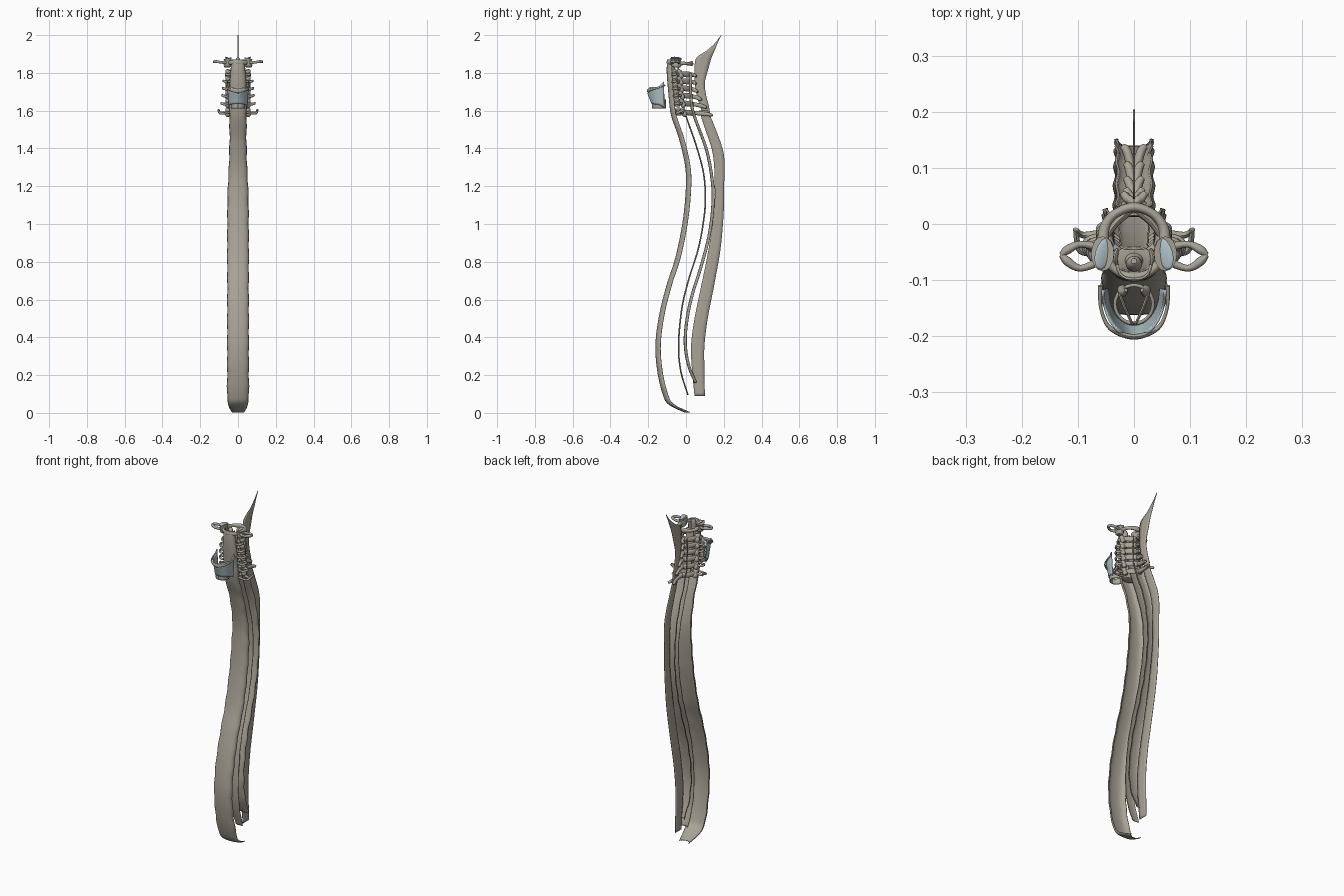
import bpy, bmesh, math
from mathutils import Vector, Matrix


def material(name, rgb):
    m = bpy.data.materials.new(name)
    m.diffuse_color = (*rgb, 1)
    return m


BONE = material("bone", (0.40, 0.37, 0.31))
CARTILAGE = material("cartilage", (0.42, 0.53, 0.57))


def spline(pts, n=5):
    """Catmull-Rom through tuples of any length."""
    out = []
    for i in range(len(pts) - 1):
        a, b, c, d = (pts[max(0, min(len(pts) - 1, i + k))] for k in (-1, 0, 1, 2))
        for j in range(n):
            t = j / n
            out.append(tuple(0.5 * (2 * q + (r - p) * t + (2 * p - 5 * q + 4 * r - s) * t * t
                                    + (3 * q - p - 3 * r + s) * t ** 3)
                             for p, q, r, s in zip(a, b, c, d)))
    return out + [tuple(pts[-1])]


def finish(name, bm, mat, thick=0):
    bmesh.ops.recalc_face_normals(bm, faces=bm.faces)
    me = bpy.data.meshes.new(name)
    bm.to_mesh(me)
    bm.free()
    ob = bpy.data.objects.new(name, me)
    bpy.context.collection.objects.link(ob)
    me.materials.append(mat)
    if thick:
        mod = ob.modifiers.new("thickness", 'SOLIDIFY')
        mod.thickness, mod.offset = thick, 0
    bpy.ops.object.select_all(action='DESELECT')
    ob.select_set(True)
    bpy.context.view_layer.objects.active = ob
    bpy.ops.object.shade_smooth_by_angle(angle=math.radians(50))
    return ob


def sheet(name, rows, thick=0.003, mat=BONE):
    bm = bmesh.new()
    g = [[bm.verts.new(p) for p in r] for r in rows]
    for a, b in zip(g, g[1:]):
        for i in range(len(a) - 1):
            bm.faces.new((a[i], a[i + 1], b[i + 1], b[i]))
    return finish(name, bm, mat, thick)


def tube(bm, pts, M=Matrix(), sides=12, n=4):
    """Capped tube through (x, y, z, side radius, upright radius)."""
    pts = spline(pts, n)
    rings = []
    for i, p in enumerate(pts):
        t = (Vector(pts[min(i + 1, len(pts) - 1)][:3]) - Vector(pts[max(i - 1, 0)][:3])).normalized()
        up = Vector((0, 1, 0)) if abs(t.z) > 0.8 else Vector((0, 0, 1))
        s = t.cross(up).normalized()
        v = s.cross(t)
        rings.append([bm.verts.new(M @ (Vector(p[:3]) + s * p[3] * math.cos(a) + v * p[4] * math.sin(a)))
                      for a in (2 * math.pi * k / sides for k in range(sides))])
    for a, b in zip(rings, rings[1:]):
        for k in range(sides):
            bm.faces.new((a[k], a[(k + 1) % sides], b[(k + 1) % sides], b[k]))
    bm.faces.new(rings[0])
    bm.faces.new(rings[-1])


def ribbon(name, path, wrap, thick, ripple=0.0):
    """Vertical band from (front y, z, half width), edges curling back."""
    rows = []
    for i, (y, z, w) in enumerate(spline(path, 8)):
        w += ripple * math.sin(z * 55)
        rows.append([(w * math.sin(u * 1.5), y + wrap * abs(u) ** 2.5, z)
                     for u in (k / 6 for k in range(-6, 7))])
    return sheet(name, rows, thick)


# Long ligaments, top to bottom
ribbon("anterior_long_ligament", [
    (-.098, 1.87, .028), (-.10, 1.80, .04), (-.092, 1.70, .042), (-.078, 1.58, .044), (-.035, 1.45, .043),
    (-.002, 1.30, .047), (0, 1.17, .053), (-.018, 1.0, .055), (-.055, .82, .056), (-.10, .68, .055),
    (-.14, .52, .056), (-.16, .36, .056), (-.15, .22, .056), (-.122, .10, .056), (-.09, .045, .05),
    (-.005, .003, .03)], .026, .004, .0015)
ribbon("posterior_long_ligament", [
    (-.045, 1.83, .025), (-.03, 1.70, .025), (-.005, 1.58, .026), (.05, 1.42, .025), (.09, 1.27, .025),
    (.10, 1.13, .026), (.088, 1.0, .027), (.06, .86, .028), (.01, .70, .028), (-.025, .55, .028),
    (-.042, .36, .028), (-.03, .22, .027), (.008, .095, .022)], .006, .003, .001)
ribbon("yellow_ligament", [
    (.018, 1.80, .03), (.018, 1.68, .03), (.035, 1.58, .03), (.10, 1.40, .03), (.13, 1.25, .031),
    (.137, 1.12, .032), (.118, .95, .033), (.075, .78, .034), (.025, .62, .035), (-.003, .48, .036),
    (-.01, .36, .036), (.008, .25, .034), (.045, .16, .028)], .014, .004, .002)

# Midline sheets: (front y, back y, z)
for name, edges in {
    "spine_tip_ligament": [(.07, .115, 1.60), (.095, .15, 1.52), (.142, .20, 1.37), (.152, .202, 1.20),
                           (.148, .20, 1.07), (.12, .183, .87), (.08, .148, .67), (.045, .115, .50),
                           (.027, .098, .36), (.03, .097, .25), (.045, .10, .09)],
    "nape_ligament": [(.185, .187, 2.0), (.155, .168, 1.96), (.112, .152, 1.92), (.055, .135, 1.88),
                      (.045, .118, 1.82), (.046, .10, 1.75), (.055, .105, 1.69), (.075, .122, 1.62),
                      (.10, .13, 1.57)]}.items():
    sheet(name, [[(0, f + (b - f) * k / 3, z) for k in range(4)] for f, b, z in spline(edges, 6)], .003)

# Neck vertebrae: (body y, body z, transverse reach, spine tip y, spine tip z, fork half width)
levels = [(-.064, 1.795, .066, .055, 1.785, .02), (-.064, 1.758, .078, .054, 1.745, .016),
          (-.061, 1.720, .082, .062, 1.702, .015), (-.057, 1.682, .085, .082, 1.660, .014),
          (-.052, 1.640, .090, .108, 1.618, .014), (-.046, 1.592, .104, .138, 1.577, .02)]
for i, (by, bz, reach, ty, tz, fork) in enumerate(levels):
    bm = bmesh.new()
    M = Matrix.Translation((0, by, bz))
    # body
    tube(bm, [(0, -.001, -.018, .033, .021), (0, -.001, -.014, .037, .025), (0, 0, 0, .032, .022),
              (0, .001, .013, .036, .024), (0, .001, .016, .032, .021)], M, 20)
    ly, lz = ty - by, tz - bz
    for s in (-1, 1):
        # raised body rim
        tube(bm, [(s * .032, -.01, .012, .004, .006), (s * .034, .004, .019, .005, .008),
                  (s * .03, .017, .012, .004, .006)], M, 8)
        # joint pillar
        tube(bm, [(s * .05, .042, -.022, .011, .008), (s * .052, .038, -.012, .016, .013),
                  (s * .05, .034, 0, .014, .012), (s * .051, .028, .013, .016, .013),
                  (s * .049, .025, .021, .011, .008)], M)
        # pedicle
        tube(bm, [(s * .025, .012, .003, .008, .009), (s * .05, .032, .003, .009, .009)], M, 8)
        # front and rear bars of the transverse process
        tip = (s * reach, .016 if i < 5 else .035, .0 if i < 5 else .012)
        tube(bm, [(s * .03, -.006, -.001, .006, .006), (s * (reach * .75), -.007, -.006, .005, .006),
                  (s * (reach - .006), .002, -.003, .006, .007), (*tip, .004, .006)], M, 8)
        tube(bm, [(s * .05, .03, 0, .008, .008), (s * (reach * .86), .026, -.004, .006, .007),
                  (*tip, .005, .007)], M, 8)
        # lamina
        tube(bm, [(s * .05, .04, .0, .006, .013), (s * .033, .064, -.003, .006, .015),
                  (s * .012, .083, -.004, .007, .015), (0, .086, -.005, .006, .013)], M)
        # half of the forked spine
        k = .088
        tube(bm, [(s * .002, .078, -.003, .010, .012), (s * .004, k + (ly - k) * .5, lz * .55, .008, .011),
                  (s * fork * .6, ly - .01, lz * .9, .008, .009), (s * fork, ly, lz - .003, .006, .006)], M, 10)
    if i == 0:
        # peg of the second vertebra
        tube(bm, [(0, 0, .01, .018, .014), (0, -.006, .03, .013, .012), (0, -.007, .055, .015, .014),
                  (0, -.004, .075, .012, .011), (0, -.002, .085, .005, .005)], M, 16)
    finish("neck_vertebra_%d" % (i + 2), bm, BONE)

# Top ring vertebra
bm = bmesh.new()
Z = Matrix.Translation((0, 0, 1.855))
tube(bm, [(-.045, -.07, 0, .009, .012), (-.025, -.088, 0, .007, .011), (0, -.094, 0, .009, .014),
          (.025, -.088, 0, .007, .011), (.045, -.07, 0, .009, .012)], Z)
tube(bm, [(-.055, -.035, -.004, .011, .012), (-.052, -.005, -.005, .009, .009), (-.034, .018, -.006, .008, .010),
          (0, .03, -.006, .009, .014), (.034, .018, -.006, .008, .010), (.052, -.005, -.005, .009, .009),
          (.055, -.035, -.004, .011, .012)], Z)
for s in (-1, 1):
    tube(bm, [(s * .056, -.05, -.026, .014, .018), (s * .056, -.05, -.015, .020, .026),
              (s * .053, -.053, .005, .018, .026), (s * .056, -.053, .022, .021, .031)], Z, 16)
    for y, bend in ((-.066, -.079), (-.042, -.036)):
        tube(bm, [(s * .06, y, -.001, .008, .009), (s * .095, bend, .002, .006, .007),
                  (s * .118, (bend - .055) / 2, .005, .008, .008), (s * .129, -.055, .003, .005, .007)], Z, 10)
finish("ring_vertebra", bm, BONE)
for s in (-1, 1):
    bm = bmesh.new()
    T = (Matrix.Translation((s * .054, -.053, 1.878)) @ Matrix.Rotation(s * math.radians(-22), 4, 'Y')
         @ Matrix.Rotation(s * math.radians(18), 4, 'Z') @ Matrix.Diagonal((.016, .029, .004, 1)))
    bmesh.ops.create_uvsphere(bm, u_segments=20, v_segments=10, radius=1, matrix=T)
    finish("skull_joint_facet", bm, CARTILAGE)

# Throat: shield cartilage
rows = []
for k in range(9):
    f = k / 8
    row = []
    for j in range(-12, 13):
        a = j / 12
        e = abs(a)
        top = 1.690 + .035 * min(e * 3, 1) ** 2 + .03 * max(0, e - .8) / .2
        bot = 1.640 - .012 * e - .012 * max(0, e - .8) / .2
        w = .048 + .008 * f
        front = -.182 - .02 * f
        row.append((w * math.sin(a * 1.5), -.108 + (front + .108) * math.cos(a * 1.5) ** .9, bot + (top - bot) * f))
    rows.append(row)
sheet("shield_cartilage", rows, .005, CARTILAGE)

# Throat: tongue bone arch, ring and paired cartilages
bm = bmesh.new()
tube(bm, [(-.06, -.11, 1.735, .004, .004), (-.059, -.15, 1.722, .003, .005), (-.042, -.186, 1.712, .004, .007),
          (0, -.201, 1.705, .005, .011), (.042, -.186, 1.712, .004, .007), (.059, -.15, 1.722, .003, .005),
          (.06, -.11, 1.735, .004, .004)], n=6)
finish("tongue_bone", bm, BONE)
rows = []
for k in range(5):
    f = k / 4
    rows.append([(.034 * math.sin(a), -.143 - .034 * math.cos(a),
                  1.612 + f * (.03 + .018 * (1 - math.cos(a)) / 2))
                 for a in (2 * math.pi * j / 28 for j in range(29))])
sheet("ring_cartilage", rows, .006, BONE)
bm = bmesh.new()
for s in (-1, 1):
    tube(bm, [(s * .02, -.118, 1.65, .010, .010), (s * .02, -.122, 1.67, .007, .008),
              (s * .014, -.118, 1.69, .003, .003)])
    tube(bm, [(s * .026, -.122, 1.668, .003, .006), (s * .016, -.15, 1.67, .003, .007),
              (s * .002, -.18, 1.672, .002, .005)], sides=8)
finish("vocal_cartilages", bm, BONE)
